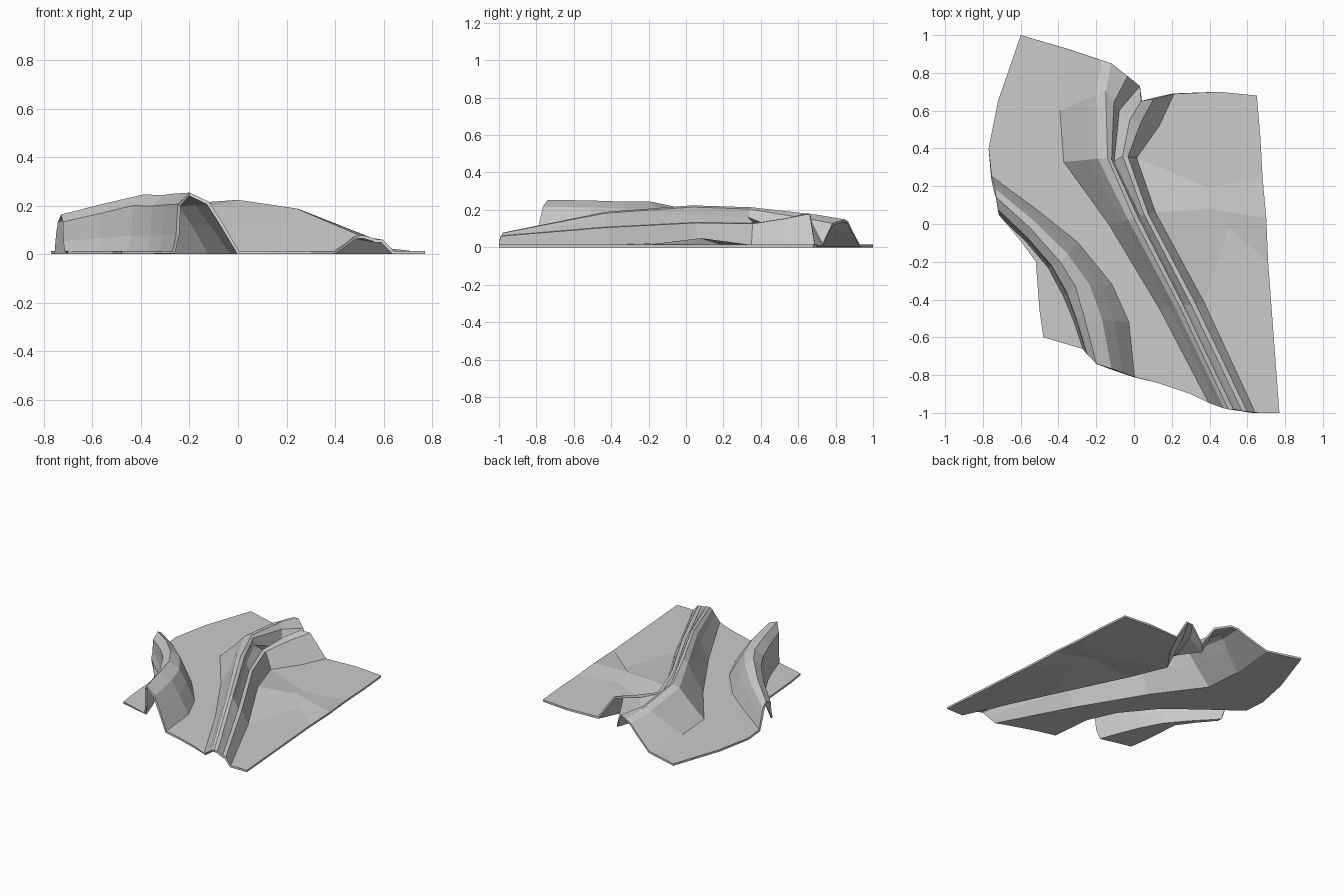
import bpy, bmesh
from mathutils import Vector

if "Cube" in bpy.data.objects:
    bpy.data.objects.remove(bpy.data.objects["Cube"])


def rail(*pts):
    """One line of the cloth, running from the back/left edge to the front edge."""
    return [Vector((p[0], p[1], p[2] if len(p) > 2 else 0.0)) for p in pts]


def between(a, b, t, h):
    """Rail lying between two others: t moves it in plan, h moves it in height."""
    out = []
    for p, q in zip(a, b):
        v = p.lerp(q, t)
        v.z = p.z + (q.z - p.z) * h
        out.append(v)
    return out


# flat flap at the left
flap = rail((-.70, .03), (-.60, -.09), (-.52, -.20), (-.51, -.33), (-.50, -.46), (-.48, -.60))

# left fold: foot, crest, foot
left_foot = rail((-.71, .05), (-.56, -.10), (-.45, -.23), (-.37, -.38), (-.32, -.50), (-.265, -.66))
left_crest = rail((-.73, .14, .150), (-.55, -.02, .195), (-.39, -.20, .232),
                  (-.31, -.33, .230), (-.26, -.50, .236), (-.20, -.74, .240))
left_inner = rail((-.755, .25), (-.50, .06), (-.30, -.10), (-.12, -.32), (-.03, -.52), (0, -.81))

# flat channel between the folds
channel_a = rail((-.77, .40), (-.55, .20), (-.30, 0), (-.07, -.30), (.02, -.50), (.12, -.84))
channel_c = rail((-.60, 1.0), (-.48, .40), (-.32, .10), (-.02, -.28), (.09, -.48), (.30, -.90))
channel_b = between(channel_a, channel_c, .5, .5)
channel_b[0] = Vector((-.72, .65, 0))

# long fold: foot, crest, valley and second small crest at the back, foot
long_foot = rail((-.36, .93), (-.39, .60), (-.37, .33), (-.13, 0), (.14, -.45), (.40, -.945))
long_crest = rail((-.12, .85, .135), (-.15, .70, .160), (-.14, .35, .200),
                  (0, .03, .210), (.24, -.43, .175), (.50, -.98, .064))
valley = rail((.03, .73, .005), (-.08, .60, .040), (-.11, .33, .150),
              (.03, .04, .165), (.27, -.43, .140), (.54, -.985, .058))
small_crest = rail((.04, .65, .170), (-.02, .55, .145), (-.06, .36, .115),
                   (.05, .05, .120), (.30, -.43, .095), (.57, -.99, .048))
small_foot = rail((.21, .69), (.13, .52), (.01, .35), (.11, .06, .015), (.37, -.42), (.64, -1))

# broad flat area at the right, with a slight wrinkle
plain = rail((.45, .70), (.40, .40), (.40, .19), (.40, .08, .035), (.50, -.02), (.70, -1))
right_edge = rail((.65, .68), (.67, .45), (.68, .25), (.70, .03), (.71, -.20), (.77, -1))

rails = [
    flap, left_foot,
    between(left_foot, left_crest, .25, .30),
    between(left_foot, left_crest, .35, .82),
    left_crest,
    between(left_crest, left_inner, .38, .15),
    between(left_crest, left_inner, .65, .50),
    left_inner,
    channel_a, channel_b, channel_c,
    long_foot,
    between(long_foot, long_crest, .55, .60),
    between(long_foot, long_crest, .80, .92),
    long_crest,
    between(long_crest, valley, .55, .15),
    valley, small_crest,
    between(small_crest, small_foot, .35, .02),
    small_foot, plain, right_edge,
]

# loft the rails into one sheet
bm = bmesh.new()
grid = [[bm.verts.new(p + Vector((0, 0, .007))) for p in r] for r in rails]
for a, b in zip(grid, grid[1:]):
    for i in range(len(a) - 1):
        bm.faces.new((a[i], a[i + 1], b[i + 1], b[i]))
mesh = bpy.data.meshes.new("folded_cloth")
bm.to_mesh(mesh)
bm.free()
cloth = bpy.data.objects.new("folded_cloth", mesh)
bpy.context.collection.objects.link(cloth)

# cloth thickness
solid = cloth.modifiers.new("thickness", "SOLIDIFY")
solid.thickness = .014
solid.offset = 0
